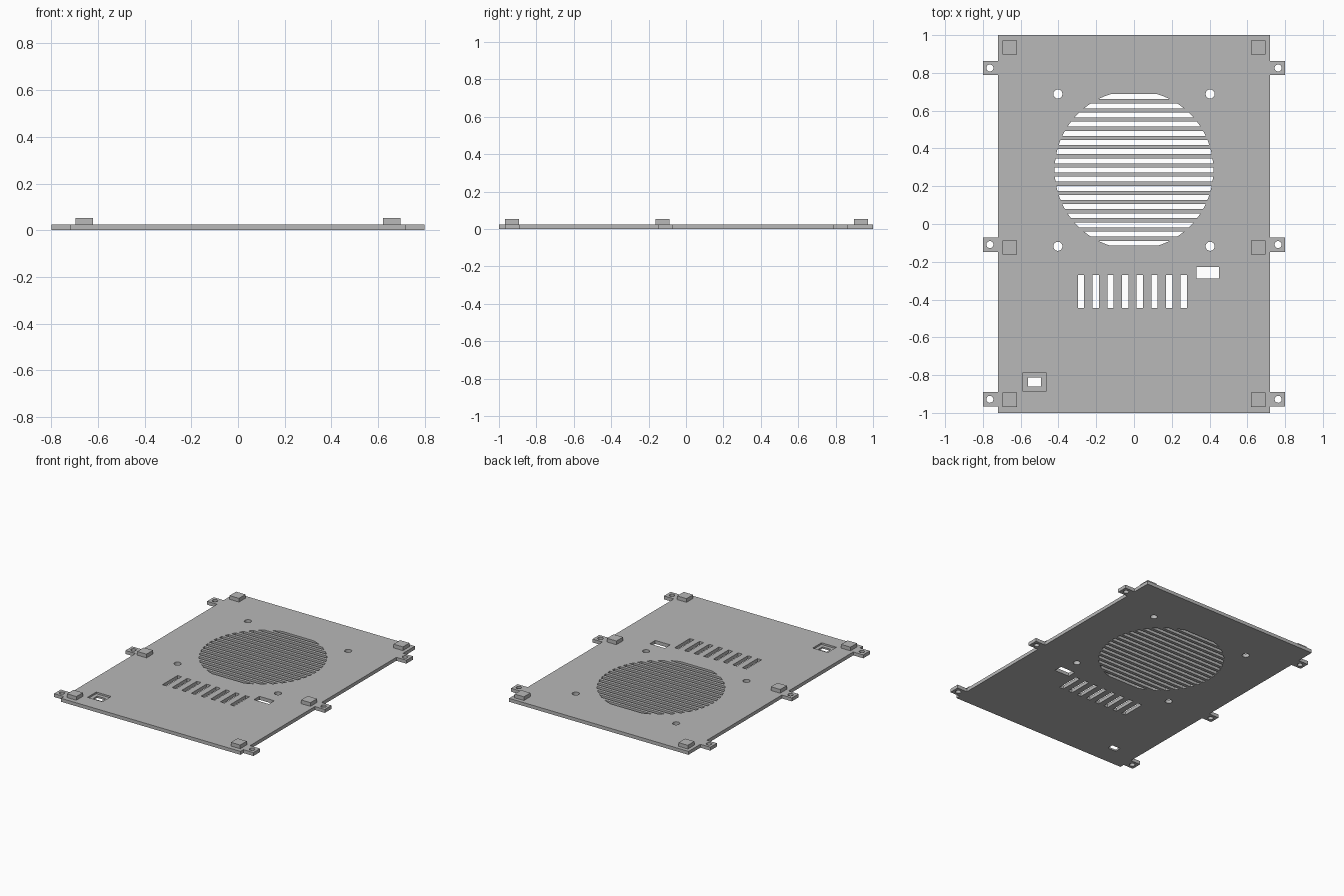
import bpy, bmesh
from math import sin, cos, pi, sqrt, asin

if "Cube" in bpy.data.objects:
    bpy.data.objects.remove(bpy.data.objects["Cube"])

grey = bpy.data.materials.new("Panel grey")
grey.use_nodes = True
grey.diffuse_color = (0.48, 0.48, 0.48, 1)
grey.node_tree.nodes["Principled BSDF"].inputs["Base Color"].default_value = (0.48, 0.48, 0.48, 1)

THICK = 0.025
HALF_W, TAB_X = 0.72, 0.80
TAB_YS = (-0.928, -0.109, 0.826)
TAB_HALF = 0.038


def rect(x, y, w, h):
    return [(x - w / 2, y - h / 2), (x + w / 2, y - h / 2),
            (x + w / 2, y + h / 2), (x - w / 2, y + h / 2)]


def disc(x, y, r, n=32):
    return [(x + r * cos(2 * pi * i / n), y + r * sin(2 * pi * i / n)) for i in range(n)]


def prisms(name, outlines, z0, z1):
    """One object holding an upright prism for each outline."""
    bm = bmesh.new()
    for pts in outlines:
        face = bm.faces.new([bm.verts.new((x, y, z0)) for x, y in pts])
        ext = bmesh.ops.extrude_face_region(bm, geom=[face])
        for v in ext["geom"]:
            if isinstance(v, bmesh.types.BMVert):
                v.co.z = z1
    bmesh.ops.recalc_face_normals(bm, faces=bm.faces)
    mesh = bpy.data.meshes.new(name)
    bm.to_mesh(mesh)
    bm.free()
    mesh.materials.append(grey)
    obj = bpy.data.objects.new(name, mesh)
    bpy.context.collection.objects.link(obj)
    return obj


def cut(target, name, outlines, z0, z1):
    cutter = prisms(name, outlines, z0, z1)
    cutter.hide_render = True
    cutter.hide_set(True)
    cutter.display_type = 'WIRE'
    mod = target.modifiers.new(name, 'BOOLEAN')
    mod.operation = 'DIFFERENCE'
    mod.solver = 'EXACT'
    mod.object = cutter
    # Bake the cut, then drop the cutter
    deps = bpy.context.evaluated_depsgraph_get()
    mesh = bpy.data.meshes.new_from_object(target.evaluated_get(deps))
    target.modifiers.clear()
    target.data = mesh
    bpy.data.objects.remove(cutter)


def grille_slot(cy, y, h, r, n=6):
    """Horizontal slot whose ends follow a circle of radius r."""
    a0, a1 = asin((y - h / 2) / r), asin((y + h / 2) / r)
    right = [(r * cos(a), cy + r * sin(a)) for a in [a0 + (a1 - a0) * i / n for i in range(n + 1)]]
    return right + [(-x, yy) for x, yy in reversed(right)]


# Panel outline with three mounting tabs on each side
side = [(HALF_W, -1)]
for ty in TAB_YS:
    lo, hi = ty - TAB_HALF, ty + TAB_HALF
    side += [(HALF_W, lo), (TAB_X, lo), (TAB_X, hi), (HALF_W, hi)]
side.append((HALF_W, 1))
panel = prisms("vent_panel", [side + [(-x, y) for x, y in reversed(side)]], 0, THICK)

# Round fan grille
holes = [grille_slot(0.286, (i - 8) * 0.0485, 0.026, 0.42) for i in range(17)]
# Fan screw holes and tab holes
for s in (-1, 1):
    holes += [disc(s * 0.403, y, 0.024) for y in (-0.118, 0.688)]
    holes += [disc(s * 0.763, y, 0.0185) for y in TAB_YS]
# Row of upright vents
holes += [rect(-0.28 + i * 0.0777, -0.357, 0.033, 0.174) for i in range(8)]
# Connector window and small switch window
holes += [rect(0.39, -0.258, 0.12, 0.063), rect(-0.527, -0.837, 0.068, 0.047)]
cut(panel, "opening_cutter", holes, -0.05, 0.1)

# Shallow recess round the switch window
cut(panel, "recess_cutter", [rect(-0.527, -0.837, 0.12, 0.1)], THICK / 2, 0.1)

# Raised square pads
for label, y in (("front", -0.93), ("middle", -0.125), ("back", 0.935)):
    for s, hand in ((1, "left"), (-1, "right")):
        prisms(f"{label}_{hand}_pad", [rect(s * 0.658, y, 0.075, 0.075)], THICK, 0.052)
